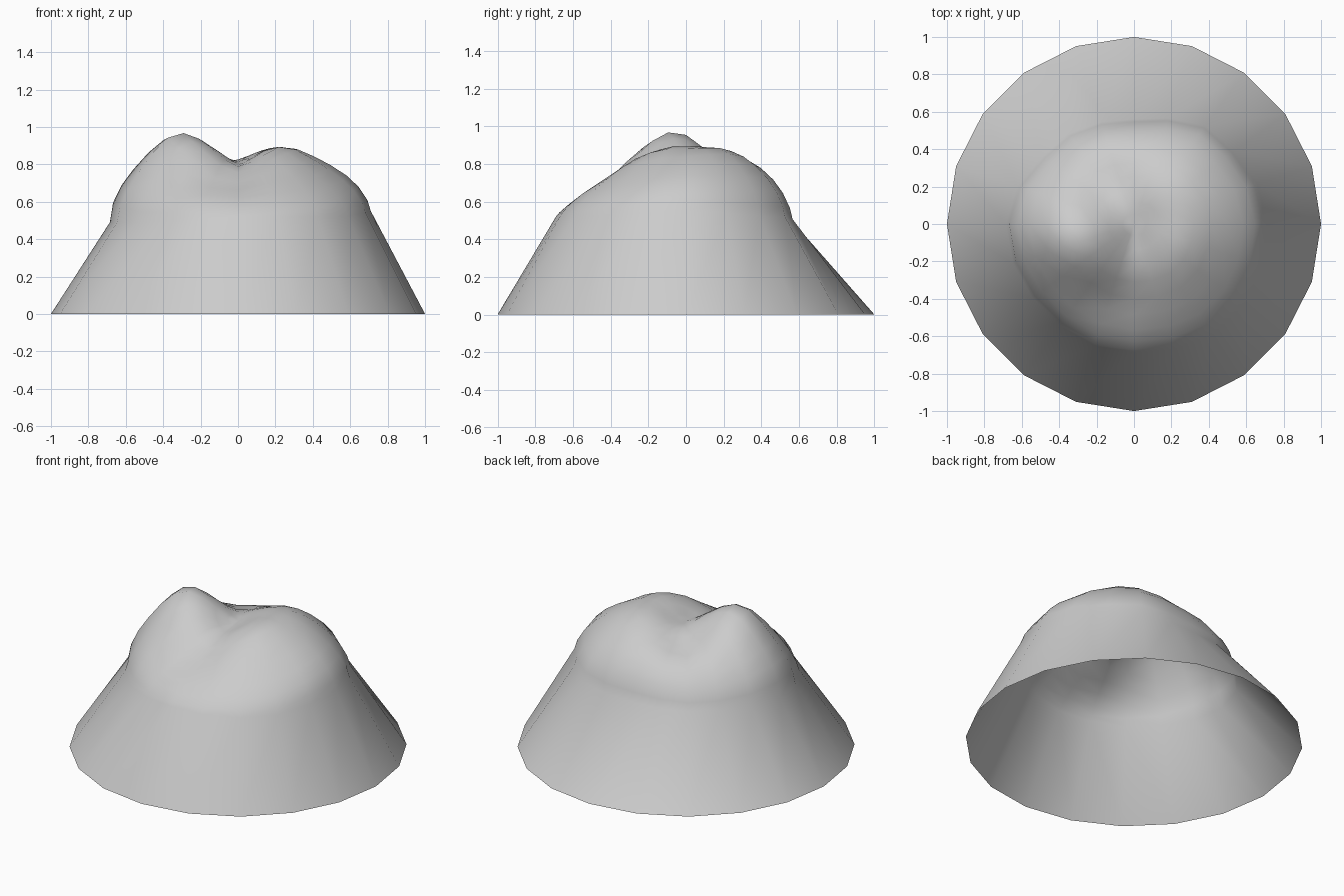
import bpy, bmesh
from math import sin, cos, pi, exp

if "Cube" in bpy.data.objects:
    bpy.data.objects.remove(bpy.data.objects["Cube"])

SIDES = 20
# Shoulder every 45 degrees from +x: radius, height, dome power, dome roundness
SHOULDER = [(0.71, 0.55, 3.5, 0.66), (0.66, 0.52, 3.4, 0.68),
            (0.56, 0.50, 3.5, 0.72), (0.60, 0.50, 3.0, 0.75),
            (0.685, 0.49, 3.5, 0.5), (0.67, 0.49, 2.8, 0.72),
            (0.69, 0.52, 1.6, 0.85), (0.73, 0.52, 2.2, 0.75)]
# Bumps and dents: x, y, width x, width y, height
BUMPS = [(-0.35, -0.09, 0.22, 0.24, 0.155), (0.26, 0.17, 0.22, 0.2, 0.055),
         (0.26, -0.15, 0.16, 0.18, 0.055), (-0.14, -0.43, 0.18, 0.12, -0.05),
         (0.0, -0.06, 0.10, 0.18, -0.05), (-0.16, 0.24, 0.17, 0.17, -0.075)]
TOP = 0.845


def shoulder(a):
    t = (a / (pi / 4)) % 8
    i = int(t)
    w = (1 - cos((t - i) * pi)) / 2
    return [p + (q - p) * w for p, q in zip(SHOULDER[i % 8], SHOULDER[(i + 1) % 8])]


def dome_point(a, f):
    r, z, k, e = shoulder(a)
    x, y = r * f * cos(a), r * f * sin(a)
    h = z + (TOP - z) * max(0, 1 - f ** k) ** e
    for bx, by, wx, wy, amp in BUMPS:
        h += amp * (1 - f ** 4) * exp(-((x - bx) / wx) ** 2 - ((y - by) / wy) ** 2)
    return x, y, h


# Open conical skirt topped by the lumpy dome
bm = bmesh.new()
angles = [2 * pi * i / SIDES for i in range(SIDES)]
rings = [[bm.verts.new((cos(a), sin(a), 0)) for a in angles]]
for f in (1, 0.975, 0.91, 0.82, 0.7, 0.58, 0.45, 0.32, 0.2, 0.09):
    rings.append([bm.verts.new(dome_point(a, f)) for a in angles])
for lo, hi in zip(rings, rings[1:]):
    for i in range(SIDES):
        j = (i + 1) % SIDES
        bm.faces.new((lo[i], lo[j], hi[j], hi[i]))
tip = bm.verts.new(dome_point(0, 0))
for i in range(SIDES):
    bm.faces.new((rings[-1][i], rings[-1][(i + 1) % SIDES], tip))
for face in bm.faces:
    face.smooth = True

mesh = bpy.data.meshes.new("rock_mound")
bm.to_mesh(mesh)
bm.free()
mound = bpy.data.objects.new("rock_mound", mesh)
bpy.context.collection.objects.link(mound)
